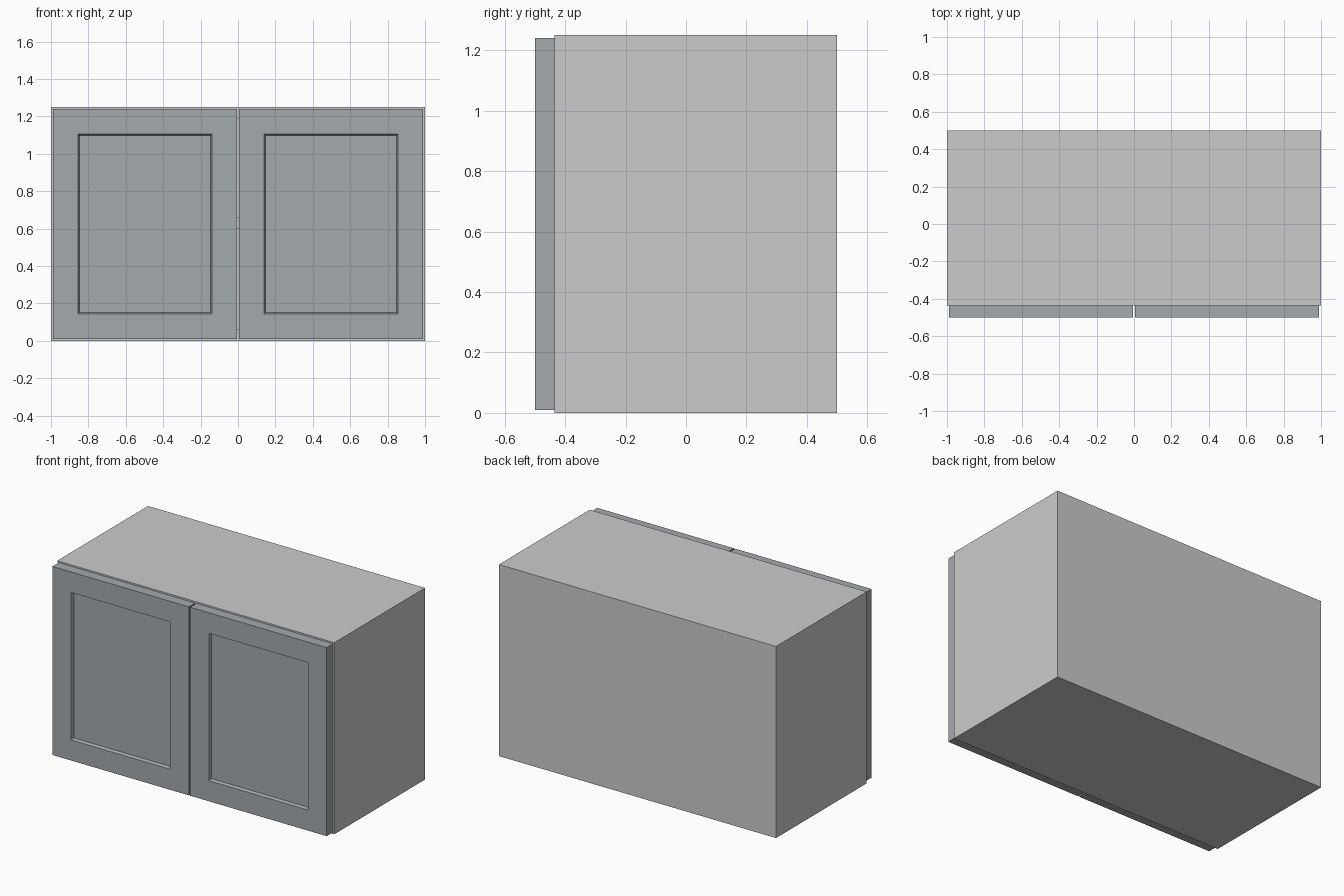
import bpy, bmesh

if "Cube" in bpy.data.objects:
    bpy.data.objects.remove(bpy.data.objects["Cube"])

H, FRONT, BACK, DOOR_Y, T = 1.25, -0.435, 0.5, -0.5, 0.06


def finish(name, bm, mat=None):
    bmesh.ops.recalc_face_normals(bm, faces=bm.faces)
    mesh = bpy.data.meshes.new(name)
    bm.to_mesh(mesh)
    bm.free()
    obj = bpy.data.objects.new(name, mesh)
    bpy.context.collection.objects.link(obj)
    if mat:
        mesh.materials.append(mat)
    return obj


def box_bm(x0, x1, y0, y1, z0, z1):
    bm = bmesh.new()
    bmesh.ops.create_cube(bm, size=1)
    for v in bm.verts:
        v.co = (x1 if v.co.x > 0 else x0,
                y1 if v.co.y > 0 else y0,
                z1 if v.co.z > 0 else z0)
    return bm


def door(name, x0, x1, mat):
    bm = box_bm(x0, x1, DOOR_Y, FRONT, 0.01, 1.24)
    bm.normal_update()
    face = min(bm.faces, key=lambda f: f.calc_center_median().y)
    # wide flat frame, then a slightly sloped step down to the panel
    bmesh.ops.inset_region(bm, faces=[face], thickness=0.19)
    bmesh.ops.inset_region(bm, faces=[face], thickness=0.01)
    for v in face.verts:
        v.co.y = DOOR_Y + 0.02
    return finish(name, bm, mat)


door_mat = bpy.data.materials.new("door_grey")
door_mat.diffuse_color = (0.37, 0.40, 0.42, 1)
door_mat.use_nodes = True
door_mat.node_tree.nodes["Principled BSDF"].inputs["Base Color"].default_value = door_mat.diffuse_color

# side panels and doors, one pair per side
for side, s in (("left", -1), ("right", 1)):
    a, b = sorted((s * (1 - T), s))
    finish(side + "_side_panel", box_bm(a, b, FRONT, BACK, 0, H))
    a, b = sorted((s * 0.005, s * 0.99))
    door(side + "_door", a, b, door_mat)

# carcass between the sides: E-shaped profile with top, shelf, bottom and back
profile = [(BACK, 0), (BACK, H), (FRONT, H), (FRONT, H - T), (BACK - T, H - T),
           (BACK - T, 0.66), (FRONT, 0.66), (FRONT, 0.60), (BACK - T, 0.60),
           (BACK - T, T), (FRONT, T), (FRONT, 0)]
bm = bmesh.new()
f = bm.faces.new([bm.verts.new((-1 + T, y, z)) for y, z in profile])
ext = bmesh.ops.extrude_face_region(bm, geom=[f], use_keep_orig=True)
bmesh.ops.translate(bm, vec=(2 - 2 * T, 0, 0),
                    verts=[g for g in ext["geom"] if isinstance(g, bmesh.types.BMVert)])
finish("carcass_back_and_shelves", bm)
